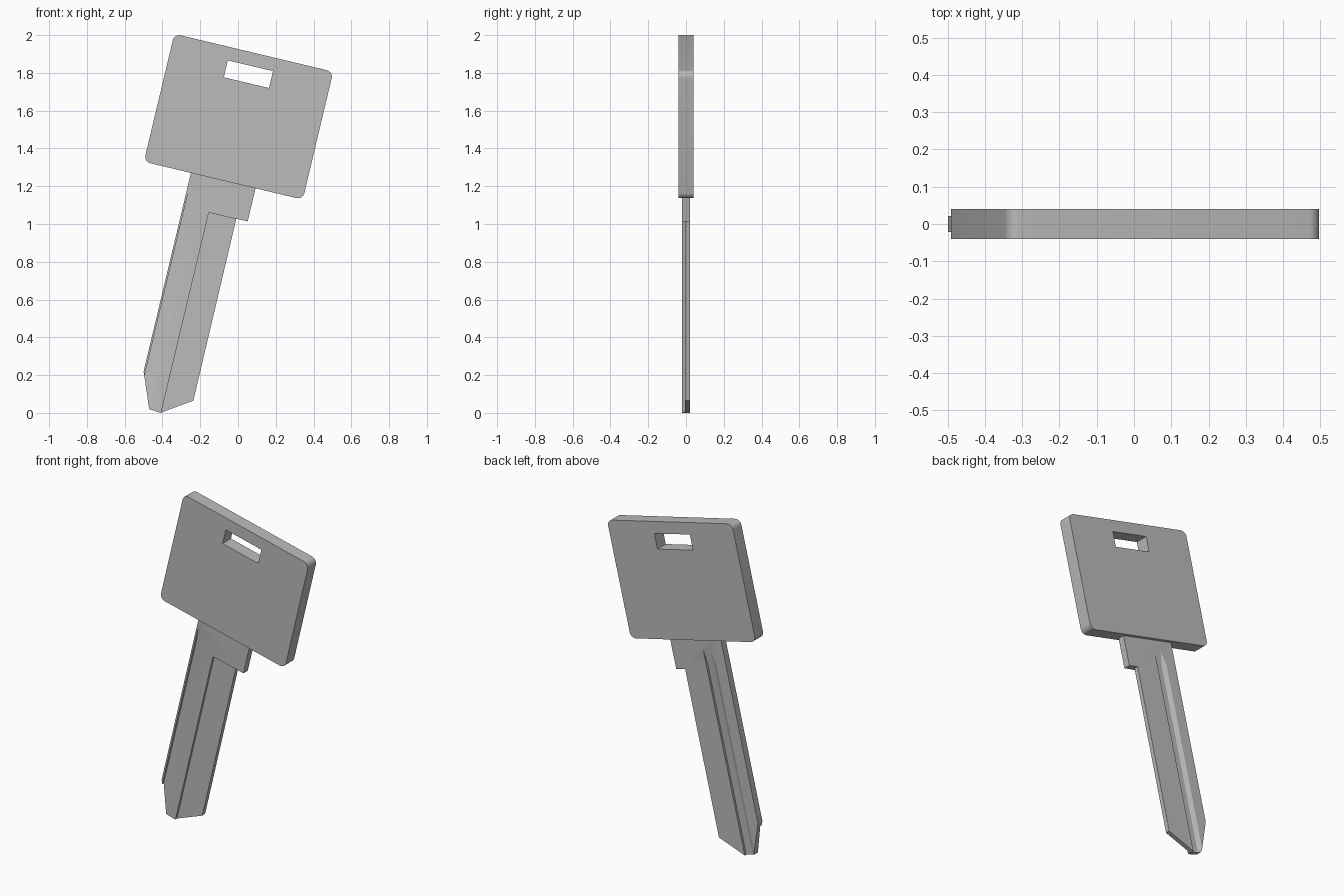
import bpy, bmesh, math
from mathutils import Matrix, Vector

cube = bpy.data.objects.get("Cube")
if cube:
    bpy.data.objects.remove(cube, do_unlink=True)

TILT = Matrix.Rotation(math.radians(13.4), 4, 'Y')
HEAD_Y, BLADE_Y = 0.04, 0.021

metal = bpy.data.materials.new("grey_metal")
metal.use_nodes = True
metal.diffuse_color = (0.5, 0.5, 0.5, 1)
metal.node_tree.nodes["Principled BSDF"].inputs["Base Color"].default_value = (0.5, 0.5, 0.5, 1)


def loft(name, rings):
    """Closed solid through matching rings of points, tilted into place."""
    bm = bmesh.new()
    loops = [[bm.verts.new(p) for p in ring] for ring in rings]
    n = len(loops[0])
    for a, b in zip(loops, loops[1:]):
        for i in range(n):
            j = (i + 1) % n
            bm.faces.new((a[i], a[j], b[j], b[i]))
    bm.faces.new(loops[0])
    bm.faces.new(loops[-1])
    bm.transform(TILT)
    bmesh.ops.recalc_face_normals(bm, faces=bm.faces)
    mesh = bpy.data.meshes.new(name)
    bm.to_mesh(mesh)
    bm.free()
    mesh.materials.append(metal)
    obj = bpy.data.objects.new(name, mesh)
    bpy.context.collection.objects.link(obj)
    return obj


def plate(name, outline, y0, y1):
    return loft(name, [[(u, y, v) for u, v in outline] for y in (y0, y1)])


def rectangle(u0, u1, v0, v1):
    return [(u0, v0), (u1, v0), (u1, v1), (u0, v1)]


def rounded_rectangle(u0, u1, v0, v1, r, steps=8):
    centres = [(u1 - r, v1 - r), (u0 + r, v1 - r), (u0 + r, v0 + r), (u1 - r, v0 + r)]
    points = []
    for k, (cu, cv) in enumerate(centres):
        for i in range(steps + 1):
            a = math.pi / 2 * (k + i / steps)
            points.append((cu + r * math.cos(a), cv + r * math.sin(a)))
    return points


def groove(name, section, rise):
    """Long cutter that fades out of the blade surface near the head."""
    stations = [(-0.2, 0), (1.03, 0), (1.12, rise)]
    return loft(name, [[(u, y + dy, v) for u, y in section] for v, dy in stations])


def cut(obj, cutters):
    bpy.ops.object.select_all(action='DESELECT')
    bpy.context.view_layer.objects.active = obj
    obj.select_set(True)
    for cutter in cutters:
        cutter.hide_render = True
        mod = obj.modifiers.new("cut", 'BOOLEAN')
        mod.operation = 'DIFFERENCE'
        mod.solver = 'EXACT'
        mod.object = cutter
        bpy.ops.object.modifier_apply(modifier=mod.name)
        bpy.data.objects.remove(cutter, do_unlink=True)
    bpy.ops.object.shade_smooth_by_angle(angle=math.radians(20))


# Head: rounded square plate with a slot for the ring
head = plate("key_head", rounded_rectangle(-0.793, 0.072, 1.178, 1.874, 0.035), -HEAD_Y, HEAD_Y)
cut(head, [plate("slot_cutter", rectangle(-0.485, -0.239, 1.711, 1.803), -0.1, 0.1)])

# Blade: shank with a collar step and an angled tip
outline = [(-0.537, 1.25), (-0.537, 0.098), (-0.462, -0.09), (-0.4, -0.095),
           (-0.245, 0.008), (-0.247, 0.998), (-0.185, 0.998), (-0.185, 1.25)]
blade = plate("key_blade", outline, -BLADE_Y, BLADE_Y)

# Blade milling: thinned cutting side, sloped front groove, flat back groove
recess = plate("recess_cutter", rectangle(-0.396, -0.1, -0.3, 0.996), -0.1, -0.006)
front = groove("front_groove_cutter",
               [(-0.527, -0.06), (-0.527, -0.007), (-0.456, -BLADE_Y), (-0.456, -0.06)], -0.0145)
back = groove("back_groove_cutter",
              [(-0.4, 0.06), (-0.4, 0.007), (-0.445, 0.007), (-0.47, BLADE_Y), (-0.47, 0.06)], 0.0145)
cut(blade, [recess, front, back])
